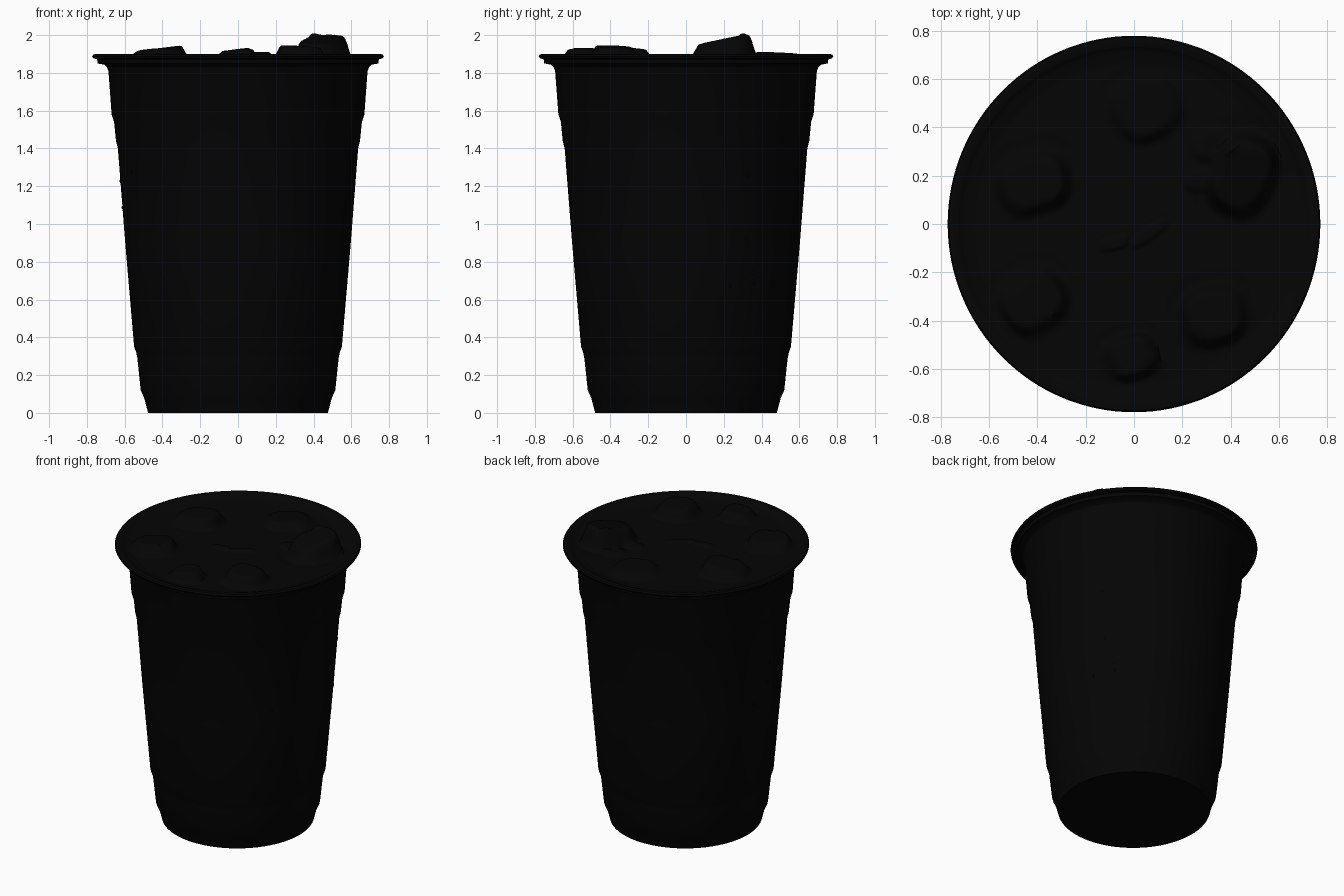
import bpy, bmesh, math, random
from mathutils import Matrix, Vector

default = bpy.data.objects.get("Cube")
if default:
    bpy.data.objects.remove(default, do_unlink=True)

random.seed(4)
SEGMENTS = 128
OVAL = 1.01  # the cup is slightly deeper than wide


def make_material(name, value):
    mat = bpy.data.materials.new(name)
    mat.use_nodes = True
    colour = (value, value, value, 1)
    mat.diffuse_color = colour
    mat.node_tree.nodes["Principled BSDF"].inputs["Base Color"].default_value = colour
    return mat


black = make_material("near black", 0.0013)


def finish(bm, name, angle=40):
    bmesh.ops.recalc_face_normals(bm, faces=bm.faces)
    mesh = bpy.data.meshes.new(name)
    bm.to_mesh(mesh)
    bm.free()
    mesh.materials.append(black)
    obj = bpy.data.objects.new(name, mesh)
    bpy.context.collection.objects.link(obj)
    bpy.ops.object.select_all(action="DESELECT")
    obj.select_set(True)
    bpy.context.view_layer.objects.active = obj
    bpy.ops.object.shade_smooth_by_angle(angle=math.radians(angle))


def lathe(profile):
    bm = bmesh.new()
    points = [bm.verts.new((r, 0, z)) for r, z in profile]
    edges = [bm.edges.new(pair) for pair in zip(points, points[1:])]
    bmesh.ops.spin(bm, geom=points + edges, axis=(0, 0, 1), cent=(0, 0, 0),
                   steps=SEGMENTS, angle=math.tau)
    bmesh.ops.remove_doubles(bm, verts=bm.verts, dist=0.0005)
    bmesh.ops.scale(bm, vec=(1, OVAL, 1), verts=bm.verts)
    return bm


# Cup wall with stepped bands, closed flat underneath
wall = [(0, 0), (0.476, 0), (0.497, 0.08), (0.515, 0.12), (0.533, 0.29),
        (0.539, 0.32), (0.55, 0.35), (0.597, 0.9), (0.636, 1.4),
        (0.646, 1.44), (0.656, 1.54), (0.669, 1.58), (0.686, 1.81),
        (0.696, 1.835)]
finish(lathe(wall), "cup_wall")

# Stepped lip and flat flange
finish(lathe([(0.689, 1.825), (0.707, 1.843), (0.743, 1.85), (0.746, 1.872),
              (0.766, 1.877), (0.772, 1.888), (0.766, 1.898), (0.745, 1.9),
              (0.725, 1.892)]), "cup_rim")

# Ice lumps: centre, half sizes, turn in degrees, height, slope along x and y
lumps = [
    ((0.45, 0.2), (0.135, 0.18), -25, 0.108, (0.02, 0.2)),     # tall
    ((0.05, 0.48), (0.15, 0.14), 30, 0.034, (0.04, -0.04)),    # back
    ((-0.42, 0.17), (0.16, 0.13), 15, 0.058, (0.13, -0.02)),   # back right
    ((-0.42, -0.32), (0.15, 0.13), 35, 0.055, (0.08, -0.05)),  # front right
    ((0.33, -0.38), (0.14, 0.13), 10, 0.068, (-0.06, -0.04)),  # front left
    ((-0.01, -0.55), (0.11, 0.1), 20, 0.053, (0.12, 0.02)),    # front
    ((-0.08, -0.08), (0.07, 0.03), 15, 0.012, (0, 0)),         # foam middle
    ((0.06, -0.04), (0.1, 0.03), 35, 0.012, (0, 0)),           # foam streak
    ((0.27, 0.18), (0.07, 0.05), 0, 0.015, (0, 0)),            # foam side
    ((0.33, 0.33), (0.1, 0.07), 10, 0.015, (0, 0)),            # foam back
]


def lump_height(x, y):
    """Height of the ice above the drink, with a faint dip around each lump."""
    total = 0
    for (cx, cy), (a, b), turn, height, (sx, sy) in lumps:
        t = math.radians(turn)
        dx, dy = x - cx, y - cy
        u = (dx * math.cos(t) + dy * math.sin(t)) / a
        v = (dy * math.cos(t) - dx * math.sin(t)) / b
        d = (abs(u) ** 2.6 + abs(v) ** 2.6) ** (1 / 2.6)
        edge = min(max((1.05 - d) / 0.35, 0), 1)
        total += (height + sx * dx + sy * dy) * edge * edge * (3 - 2 * edge)
        total -= 0.06 * height * math.exp(-((d - 1.15) / 0.15) ** 2)
    return total


# Drink surface moulded over the floating ice
RINGS = 72
edge_profile = [(0.725, 1.892), (0.712, 1.882), (0.695, 1.88), (0.67, 1.873)]
inner = [(0.66 * (1 - i / RINGS), 1.871) for i in range(RINGS + 1)]
bm = lathe(edge_profile + inner)
for v in bm.verts:
    if v.co.xy.length < 0.69:
        v.co.z += lump_height(v.co.x, v.co.y)
finish(bm, "drink_surface", 60)


def wall_radius(z):
    for (r0, z0), (r1, z1) in zip(wall[1:], wall[2:]):
        if z0 <= z <= z1:
            return r0 + (r1 - r0) * (z - z0) / (z1 - z0)


# Tiny condensation drops on the wall
bm = bmesh.new()
for _ in range(24):
    z, angle = random.uniform(0.55, 1.35), random.uniform(0, math.tau)
    place = Vector((wall_radius(z), 0, z))
    drop = (Matrix.Rotation(angle, 4, "Z") @ Matrix.Translation(place)
            @ Matrix.Diagonal((0.005, 0.007, random.uniform(0.008, 0.016), 1)))
    bmesh.ops.create_icosphere(bm, subdivisions=2, radius=1, matrix=drop)
finish(bm, "condensation_drops", 60)
